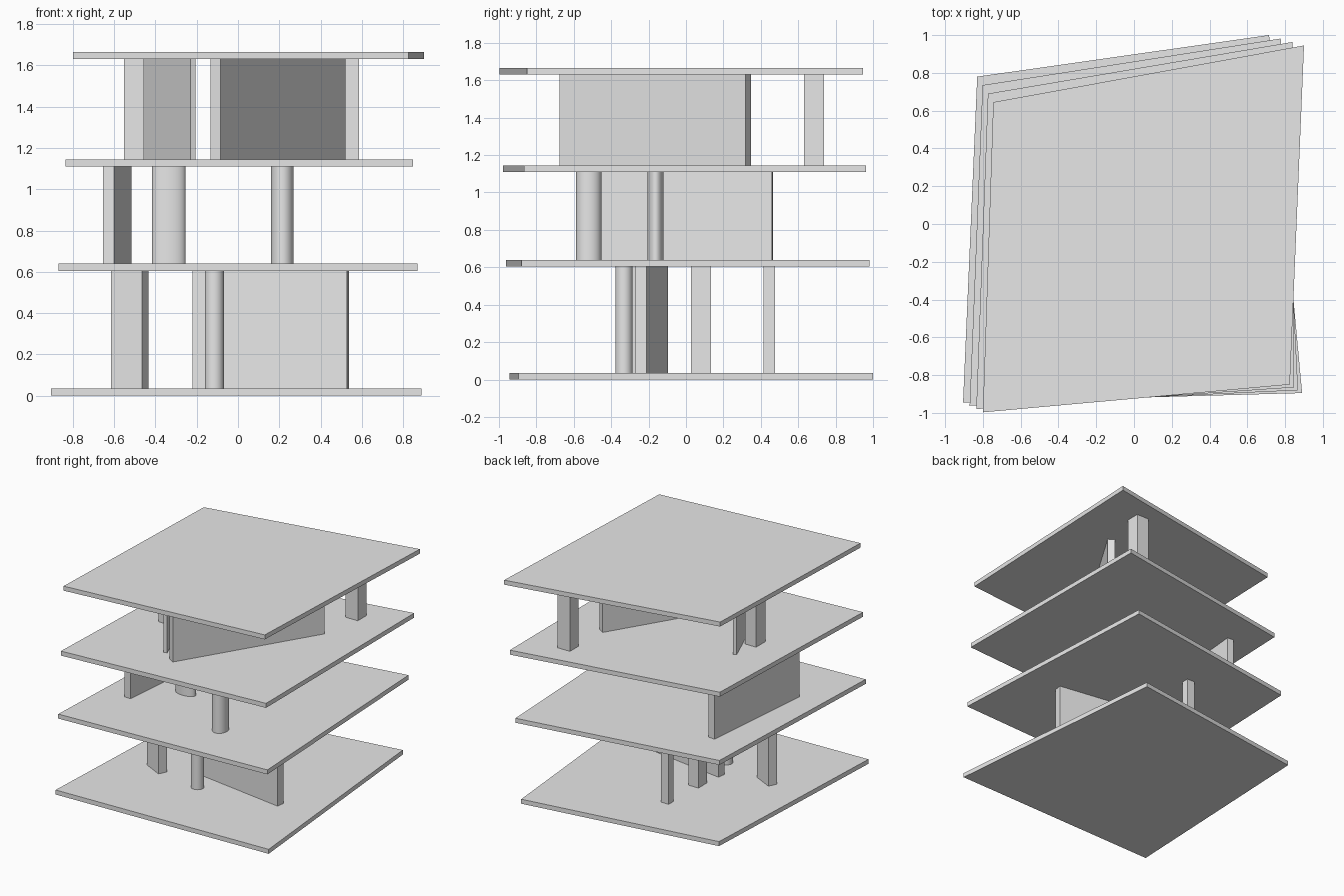
import bpy
import bmesh
from math import cos, sin, tau
from mathutils import Vector

cube = bpy.data.objects.get("Cube")
if cube:
    bpy.data.objects.remove(cube, do_unlink=True)

SLAB = 0.035
FLOORS = [0.0, 0.605, 1.11, 1.63]

gray = bpy.data.materials.new("plain_gray")
gray.use_nodes = True
gray.diffuse_color = (0.8, 0.8, 0.8, 1)
gray.node_tree.nodes["Principled BSDF"].inputs["Base Color"].default_value = (0.8, 0.8, 0.8, 1)


def prism(name, outline, z0, z1, smooth=False):
    """Extrude a counter-clockwise plan outline from z0 up to z1."""
    bm = bmesh.new()
    base = bm.faces.new([bm.verts.new((p[0], p[1], z0)) for p in outline])
    top = bmesh.ops.extrude_face_region(bm, geom=[base])
    verts = [g for g in top["geom"] if isinstance(g, bmesh.types.BMVert)]
    bmesh.ops.translate(bm, verts=verts, vec=(0, 0, z1 - z0))
    bmesh.ops.recalc_face_normals(bm, faces=bm.faces)
    mesh = bpy.data.meshes.new(name)
    bm.to_mesh(mesh)
    bm.free()
    mesh.materials.append(gray)
    obj = bpy.data.objects.new(name, mesh)
    bpy.context.collection.objects.link(obj)
    if smooth:
        bpy.ops.object.select_all(action="DESELECT")
        obj.select_set(True)
        bpy.context.view_layer.objects.active = obj
        bpy.ops.object.shade_smooth_by_angle()
    return obj


def storey(level):
    return FLOORS[level] + SLAB, FLOORS[level + 1]


def wall(name, level, start, end, thickness):
    """Straight wall; start and end lie on its right-hand face."""
    a, b = Vector(start), Vector(end)
    d = (b - a).normalized()
    side = Vector((-d.y, d.x)) * thickness
    prism(name, [a, b, b + side, a + side], *storey(level))


def pillar(name, level, x0, x1, y0, y1):
    prism(name, [(x0, y0), (x1, y0), (x1, y1), (x0, y1)], *storey(level))


def column(name, level, x, y, rx, ry, sides=48):
    ring = [(x + rx * cos(tau * i / sides), y + ry * sin(tau * i / sides)) for i in range(sides)]
    prism(name, ring, *storey(level), smooth=True)


# Floor slabs: the skewed outline shifts evenly from bottom to top
low = [Vector(p) for p in [(-0.905, -0.945), (0.89, -0.895), (0.715, 1.0), (-0.83, 0.78)]]
high = [Vector(p) for p in [(-0.80, -0.997), (0.825, -0.85), (0.90, 0.945), (-0.745, 0.645)]]
for i, z in enumerate(FLOORS):
    outline = [a.lerp(b, i / 3) for a, b in zip(low, high)]
    prism(f"floor_slab_{i + 1}", outline, z, z + SLAB)

# Lower storey
wall("lower_wall", 0, (-0.22, -0.155), (0.528, -0.27), 0.06)
wall("lower_side_pier", 0, (-0.615, -0.236), (-0.465, -0.311), 0.068)
column("lower_round_column", 0, -0.115, -0.332, 0.046, 0.046)
pillar("lower_middle_pillar", 0, -0.20, -0.115, 0.027, 0.133)
pillar("lower_back_pillar", 0, -0.184, -0.117, 0.415, 0.475)

# Middle storey
wall("middle_wall", 1, (-0.60, -0.463), (-0.515, 0.46), 0.055)
column("middle_front_column", 1, 0.215, -0.52, 0.055, 0.067)
column("middle_wide_column", 1, -0.335, -0.162, 0.081, 0.043)

# Upper storey
wall("upper_long_wall", 2, (-0.085, -0.677), (0.52, 0.318), 0.056)
wall("upper_thin_wall", 2, (-0.205, -0.575), (-0.489, 0.121), 0.026)
pillar("upper_side_pillar", 2, -0.553, -0.456, -0.185, -0.07)
pillar("upper_back_pillar", 2, 0.48, 0.587, 0.631, 0.738)
